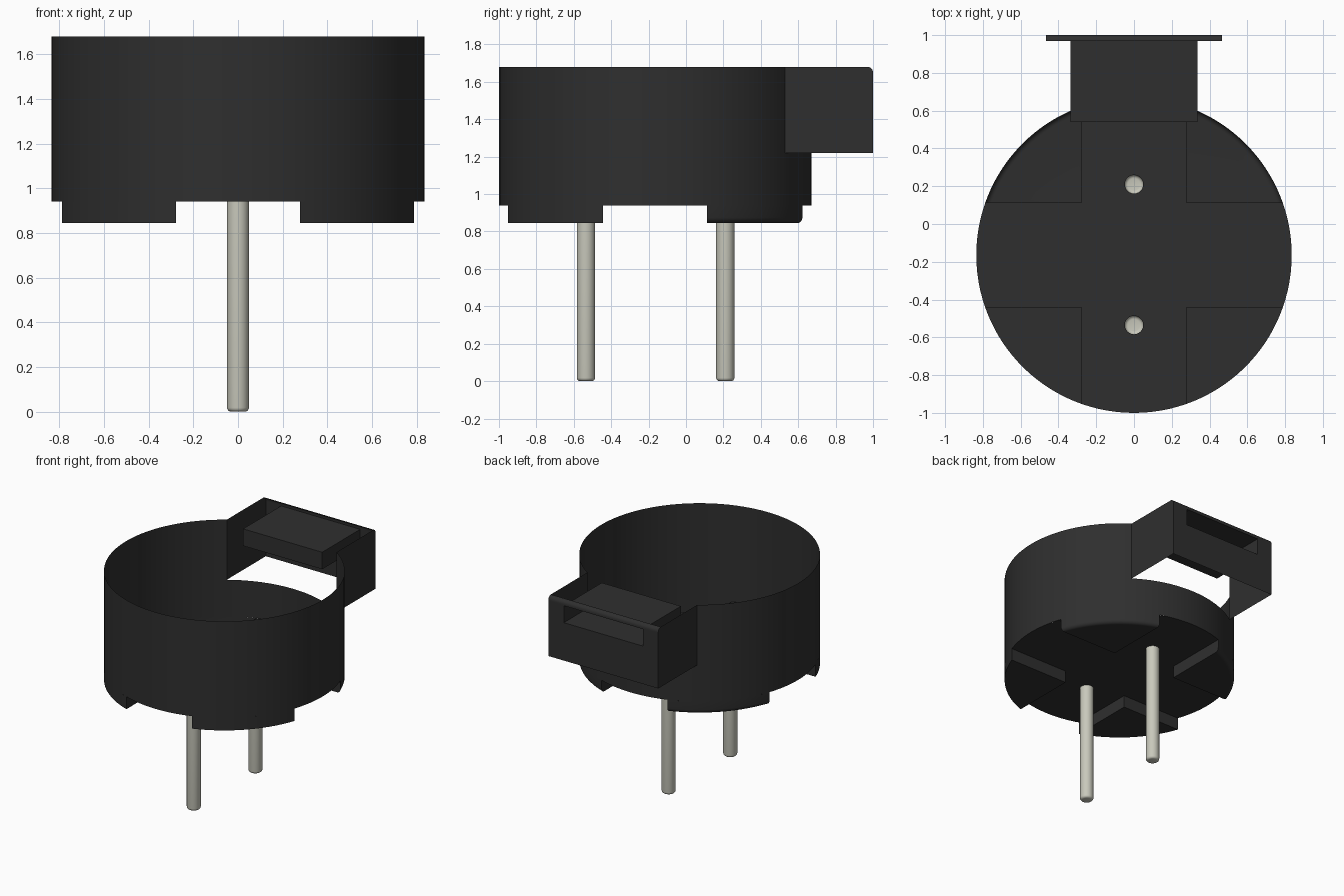
import bpy, bmesh
from math import sin, cos, asin, acos, pi, tau, sqrt

cube = bpy.data.objects.get("Cube")
if cube:
    bpy.data.objects.remove(cube, do_unlink=True)

R, CY = 0.835, -0.165                     # case radius and centre
FOOT, FLOOR, SILL, TOP = 0.845, 0.94, 1.22, 1.68
CH = 0.278                                # half width of the cross channel
BW, SW = 0.465, 0.335                     # half widths of bracket and pocket
SLOT_LO, SLOT_HI = 1.51, 1.64
FILLET = 0.03
PIN_R, PIN_Y = 0.049, (-0.535, 0.21)


def material(name, rgb, rough):
    m = bpy.data.materials.new(name)
    m.use_nodes = True
    m.diffuse_color = (*rgb, 1)
    node = m.node_tree.nodes["Principled BSDF"]
    node.inputs["Base Color"].default_value = (*rgb, 1)
    node.inputs["Roughness"].default_value = rough
    return m


black = material("black plastic", (0.028, 0.028, 0.028), 0.6)
metal = material("tinned metal", (0.58, 0.58, 0.5), 0.5)


def finish(name, bm, mat):
    bmesh.ops.remove_doubles(bm, verts=bm.verts, dist=0.0002)
    bmesh.ops.recalc_face_normals(bm, faces=bm.faces)
    me = bpy.data.meshes.new(name)
    bm.to_mesh(me)
    bm.free()
    me.materials.append(mat)
    ob = bpy.data.objects.new(name, me)
    bpy.context.collection.objects.link(ob)
    bpy.ops.object.select_all(action="DESELECT")
    ob.select_set(True)
    bpy.context.view_layer.objects.active = ob
    bpy.ops.object.shade_smooth_by_angle(angle=pi / 6)
    return ob


def face(bm, points):
    return bm.faces.new([bm.verts.new(p) for p in points])


def strip(bm, low, high):
    for i in range(len(low) - 1):
        face(bm, (low[i], low[i + 1], high[i + 1], high[i]))


def loop_edges(bm, points):
    vs = [bm.verts.new(p) for p in points]
    return [bm.edges.new((v, vs[i - 1])) for i, v in enumerate(vs)]


def arc(a, b, n):
    return [a + (b - a) * i / n for i in range(n + 1)]


def ring(angles, z, r=R):
    return [(r * cos(a), CY + r * sin(a), z) for a in angles]


# Case wall, with the rear cut out for the bracket
a0 = asin(CH / R)
n0 = acos(BW / R)
bm = bmesh.new()
full = arc(pi - n0, tau + n0, 84)
rear = arc(n0, pi - n0, 28)
strip(bm, ring(full, FLOOR), ring(full, SILL))
strip(bm, ring(rear, FLOOR), ring(rear, SILL))
strip(bm, ring(full, SILL), ring(full, TOP))
finish("case_wall", bm, black)

# Cross-shaped floor with pin holes
bm = bmesh.new()
outline = []
for q in range(4):
    turn = q * pi / 2
    outline += ring([turn + a for a in arc(-a0, a0, 12)], FLOOR)
    outline += ring([turn + pi / 4], FLOOR, CH * sqrt(2))
edges = loop_edges(bm, outline)
for y in PIN_Y:
    edges += loop_edges(bm, [(PIN_R * cos(a), y + PIN_R * sin(a), FLOOR)
                             for a in arc(0, tau, 24)[:-1]])
bmesh.ops.triangle_fill(bm, edges=edges, use_beauty=True)
finish("case_floor", bm, black)


# Four hollow feet; the rear pair has a rounded lower rim
def foot(name, sx, sy):
    bm = bmesh.new()
    profile = [(R, FOOT), (R, FLOOR)]
    if sy > 0:
        profile = [(R - FILLET * (1 - sin(t)), FOOT + FILLET * (1 - cos(t)))
                   for t in arc(0, pi / 2, 6)] + [(R, FLOOR)]
    rows = [[(sx * max(r * cos(a), CH), CY + sy * max(r * sin(a), CH), z)
             for a in arc(a0, pi / 2 - a0, 18)] for r, z in profile]
    for low, high in zip(rows, rows[1:]):
        strip(bm, low, high)
    low, high = ((sx * CH, CY + sy * CH, z) for z in (FOOT, FLOOR))
    face(bm, rows[0] + [low])
    for end in (0, -1):
        face(bm, [low] + [row[end] for row in rows] + [high])
    finish(name, bm, black)


for sx, side in ((1, "left"), (-1, "right")):
    foot("front_" + side + "_foot", sx, -1)
    foot("rear_" + side + "_foot", sx, 1)

# Bracket: slotted back plate with rounded top lip, and two side plates
bm = bmesh.new()
lip = [(1 - FILLET * (1 - cos(t)), TOP - FILLET * (1 - sin(t)))
       for t in arc(0, pi / 2, 6)]
rows = [(1, SILL), (1, SLOT_LO), (1, SLOT_HI)] + lip
cols = (-BW, -SW, SW, BW)
for j in range(len(rows) - 1):
    for i in range(3):
        if (i, j) != (1, 1):
            face(bm, [(cols[c], *rows[r]) for c, r in
                      ((i, j), (i + 1, j), (i + 1, j + 1), (i, j + 1))])
wall_y = CY + R * sin(n0)
for x in (-BW, BW):
    face(bm, [(x, *p) for p in [(wall_y, SILL)] + rows + [(wall_y, TOP)]])
finish("bracket", bm, black)

# Pocket behind the slot, open at the back
bm = bmesh.new()
bmesh.ops.create_cube(bm, size=1)
back = [f for f in bm.faces if f.normal.y > 0.5]
bmesh.ops.delete(bm, geom=back, context="FACES_ONLY")
front_y = 0.54
for v in bm.verts:
    v.co.x *= 2 * SW
    v.co.y = 1 if v.co.y > 0 else front_y
    v.co.z = SLOT_HI if v.co.z > 0 else SLOT_LO
finish("slot_pocket", bm, black)

# Pins with rounded tips, open where they meet the floor
for name, y in zip(("front_pin", "rear_pin"), PIN_Y):
    bm = bmesh.new()
    tip = 0.018
    prof = [(PIN_R - tip * (1 - sin(t)), tip * (1 - cos(t)))
            for t in arc(0, pi / 2, 4)] + [(PIN_R, FLOOR)]
    rings = [[(r * cos(a), y + r * sin(a), z) for a in arc(0, tau, 24)]
             for r, z in prof]
    for low, high in zip(rings, rings[1:]):
        strip(bm, low, high)
    face(bm, rings[0][:-1])
    finish(name, bm, metal)
